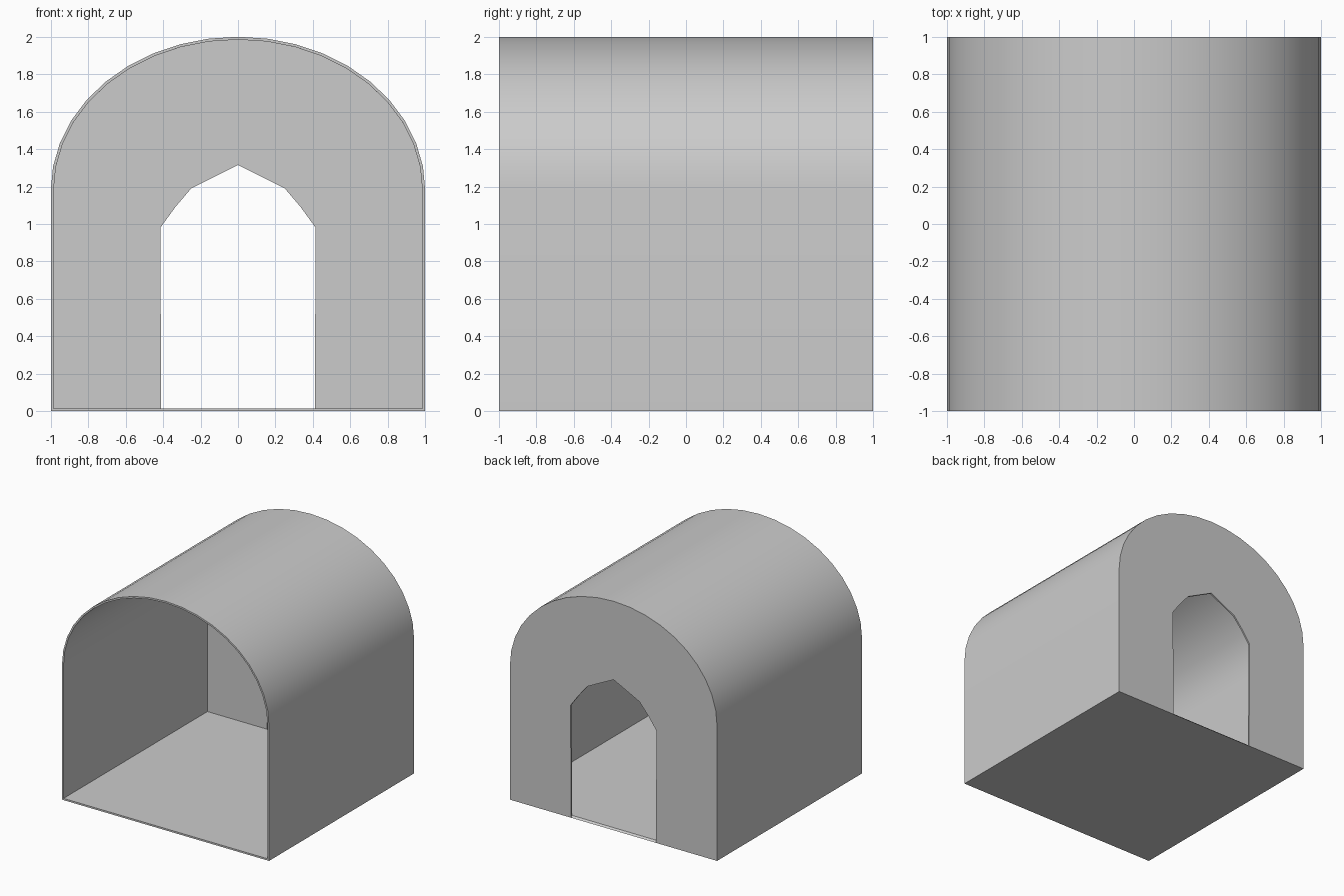
import bpy, bmesh, math

if "Cube" in bpy.data.objects:
    bpy.data.objects.remove(bpy.data.objects["Cube"])

WALL = 0.015
SPRING = 1.18          # height where the vault starts
RISE = 2.0 - SPRING
SEGMENTS = 20

# Outer profile, anticlockwise from the right door jamb (x, z)
arc = [(math.cos(math.pi * i / SEGMENTS), SPRING + RISE * math.sin(math.pi * i / SEGMENTS))
       for i in range(SEGMENTS + 1)]
profile = [(0.41, 0), (1, 0)] + arc + [(-1, 0), (-0.41, 0)]

# Pointed doorway, left jamb to right jamb
half_door = [(-0.415, 0.98), (-0.335, 1.09), (-0.25, 1.19)]
doorway = half_door + [(0, 1.315)] + [(-x, z) for x, z in reversed(half_door)]

bm = bmesh.new()
front = [bm.verts.new((x, -1, z)) for x, z in profile]
back = [bm.verts.new((x, 1, z)) for x, z in profile]
door = [bm.verts.new((x, 1, z)) for x, z in doorway]

# Floor, walls and vault
n = len(profile)
for i in range(n):
    j = (i + 1) % n
    bm.faces.new((front[i], back[i], back[j], front[j]))

# Back wall with the doorway left open
bm.faces.new(list(reversed(back + door)))

mesh = bpy.data.meshes.new("vaulted_room")
bm.to_mesh(mesh)
bm.free()
room = bpy.data.objects.new("vaulted_room", mesh)
bpy.context.collection.objects.link(room)
bpy.context.view_layer.objects.active = room
room.select_set(True)

# Thin wall thickness, added inwards
solid = room.modifiers.new("thickness", 'SOLIDIFY')
solid.thickness = WALL
solid.offset = -1
solid.use_even_offset = True
solid.use_quality_normals = True
bpy.ops.object.modifier_apply(modifier=solid.name)
bpy.ops.object.shade_smooth_by_angle(angle=math.radians(30))
